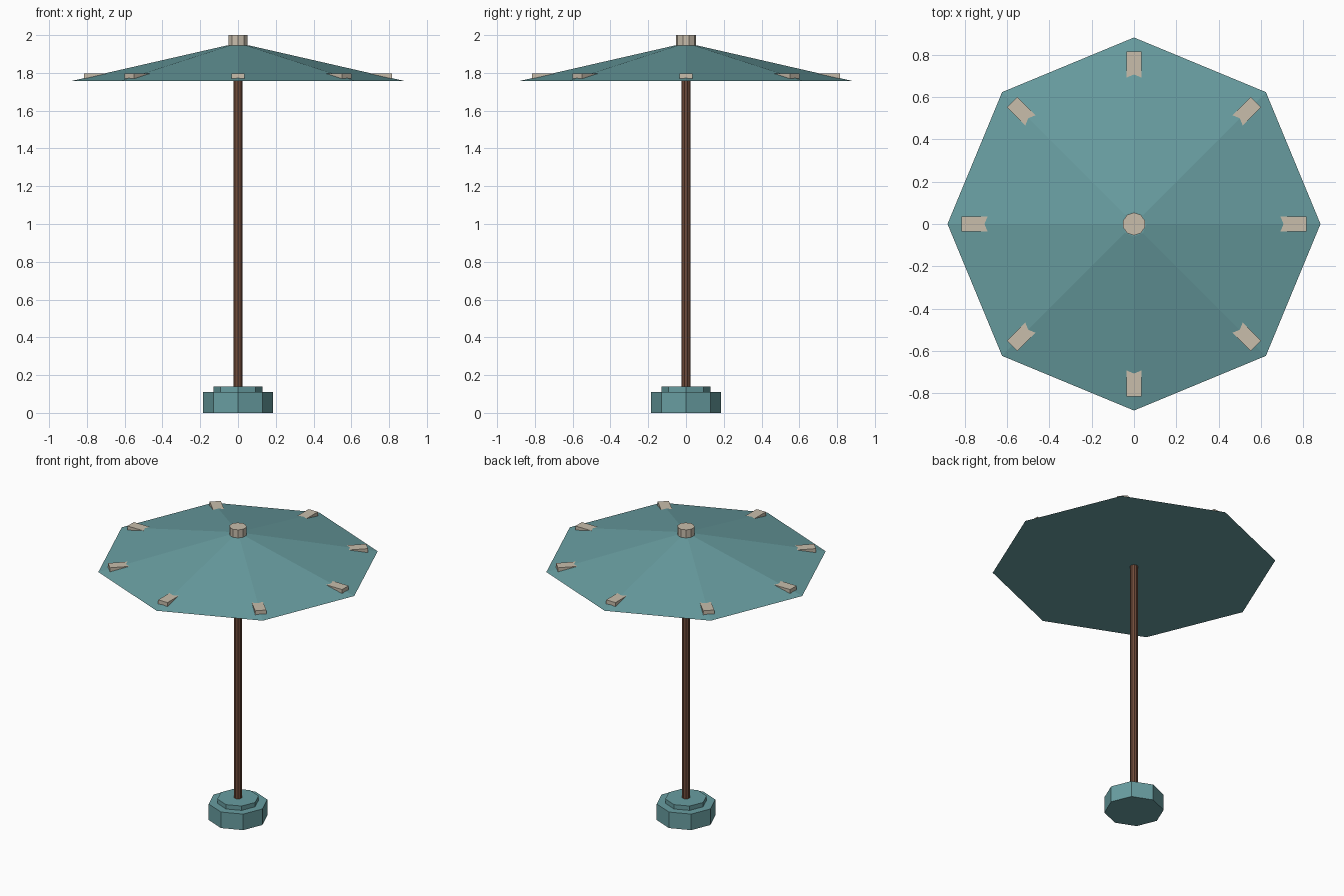
import bpy, math
from mathutils import Matrix

if "Cube" in bpy.data.objects:
    bpy.data.objects.remove(bpy.data.objects["Cube"])


def material(name, rgb):
    m = bpy.data.materials.new(name)
    m.diffuse_color = (*rgb, 1.0)
    m.use_nodes = True
    m.node_tree.nodes["Principled BSDF"].inputs["Base Color"].default_value = m.diffuse_color
    return m


teal = material("muted teal", (0.14, 0.34, 0.355))
brown = material("dark wood brown", (0.16, 0.07, 0.042))
cream = material("warm cream", (0.58, 0.51, 0.41))


def frustum(name, sides, r_bottom, r_top, z0, z1, mat):
    # Low-poly prism or cone with a corner on the +x axis
    bpy.ops.mesh.primitive_cone_add(vertices=sides, radius1=r_bottom, radius2=r_top,
                                    depth=z1 - z0, location=(0, 0, (z0 + z1) / 2))
    ob = bpy.context.object
    ob.name = name
    ob.data.materials.append(mat)
    return ob


# Stepped octagonal base
frustum("base", 8, 0.185, 0.185, 0.0, 0.11, teal)
frustum("base_step", 8, 0.13, 0.13, 0.11, 0.14, teal)

# Pole
frustum("pole", 10, 0.025, 0.025, 0.13, 1.80, brown)

# Octagonal canopy and its top cap
frustum("canopy", 8, 0.882, 0.06, 1.757, 1.945, teal)
frustum("top_cap", 10, 0.054, 0.054, 1.93, 2.0, cream)

# Rib end blocks poking through the canopy ridges
for i in range(8):
    angle = i * math.pi / 4
    bpy.ops.mesh.primitive_cube_add(size=1)
    block = bpy.context.object
    block.name = f"rib_end_{i + 1}"
    block.data.transform(Matrix.Translation((0.745, 0, 1.78))
                         @ Matrix.Diagonal((0.14, 0.07, 0.034, 1)))
    block.data.transform(Matrix.Rotation(angle, 4, 'Z'))
    block.data.materials.append(cream)
